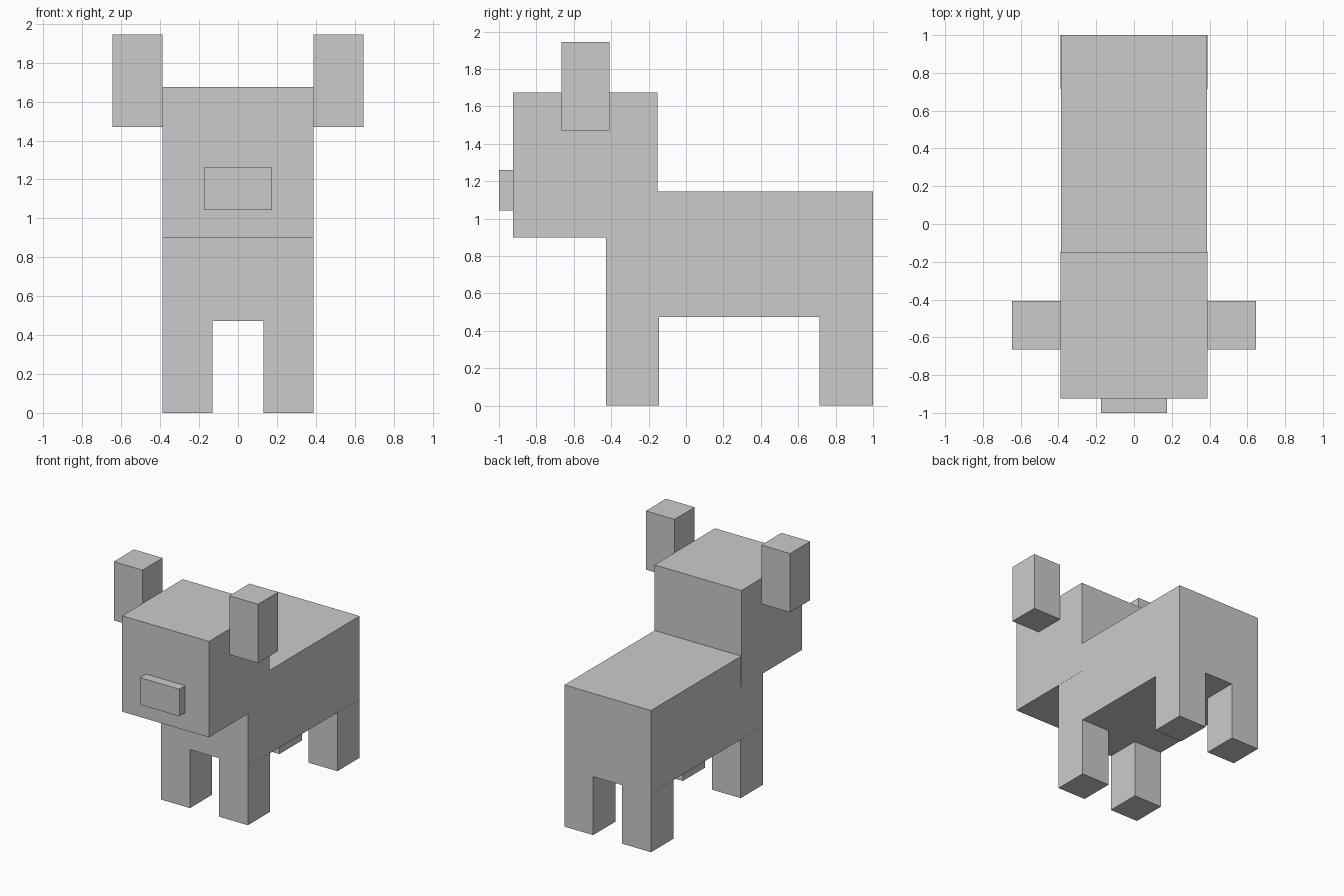
import bpy
from mathutils import Vector

if "Cube" in bpy.data.objects:
    bpy.data.objects.remove(bpy.data.objects["Cube"])


def box(name, lo, hi):
    """Axis-aligned box between two corners."""
    lo, hi = Vector(lo), Vector(hi)
    bpy.ops.mesh.primitive_cube_add(size=1, location=(lo + hi) / 2)
    obj = bpy.context.object
    obj.name = name
    obj.scale = hi - lo
    bpy.ops.object.transform_apply(location=False, rotation=False, scale=True)
    return obj


def box_pair(name, lo, hi):
    """Box on the +x side and its mirror image on the -x side."""
    box(name + "_right", lo, hi)
    box(name + "_left", (-hi[0], lo[1], lo[2]), (-lo[0], hi[1], hi[2]))


# Trunk, head and snout
box("body", (-0.387, -0.428, 0.473), (0.387, 1.0, 1.145))
box("head", (-0.388, -0.925, 0.90), (0.388, -0.152, 1.675))
box("snout", (-0.175, -1.0, 1.042), (0.175, -0.925, 1.261))

# Ears on the sides of the head
box_pair("ear", (0.388, -0.665, 1.47), (0.645, -0.408, 1.945))

# Legs flush with the body corners
box_pair("front_leg", (0.13, -0.428, 0), (0.388, -0.145, 0.473))
box_pair("back_leg", (0.13, 0.715, 0), (0.388, 1.0, 0.473))
